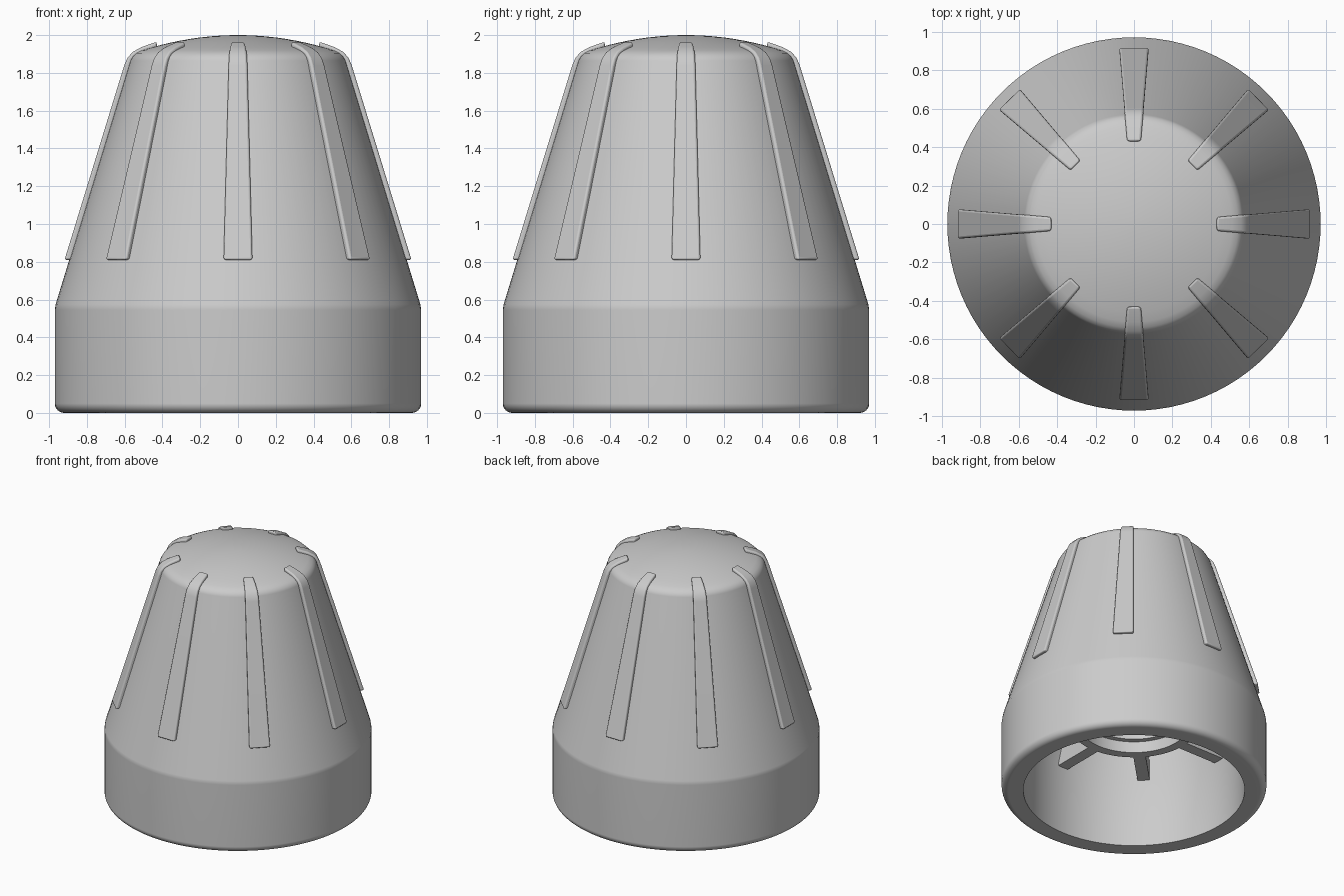
import bpy, bmesh, math
from mathutils import Matrix

cube = bpy.data.objects.get("Cube")
if cube:
    bpy.data.objects.remove(cube)

GREY = (0.6, 0.6, 0.6, 1)
mat = bpy.data.materials.new("plain grey")
mat.use_nodes = True
mat.diffuse_color = GREY
mat.node_tree.nodes["Principled BSDF"].inputs["Base Color"].default_value = GREY


def finish(bm, name, bevel=0):
    bmesh.ops.recalc_face_normals(bm, faces=bm.faces)
    mesh = bpy.data.meshes.new(name)
    bm.to_mesh(mesh)
    bm.free()
    mesh.materials.append(mat)
    obj = bpy.data.objects.new(name, mesh)
    bpy.context.collection.objects.link(obj)
    bpy.ops.object.select_all(action="DESELECT")
    obj.select_set(True)
    bpy.context.view_layer.objects.active = obj
    bpy.ops.object.shade_smooth_by_angle(angle=math.radians(35))
    if bevel:
        mod = obj.modifiers.new("Soft edges", "BEVEL")
        mod.width = bevel
        mod.segments = 3
        mod.angle_limit = math.radians(40)
    mod = obj.modifiers.new("Weighted normals", "WEIGHTED_NORMAL")
    mod.keep_sharp = True
    return obj


def lathe(name, profile, closed=False, steps=96):
    """Revolve a (radius, height) profile around z."""
    bm = bmesh.new()
    verts = [bm.verts.new((r, 0, z)) for r, z in profile]
    edges = [bm.edges.new(pair) for pair in zip(verts, verts[1:])]
    if closed:
        edges.append(bm.edges.new((verts[-1], verts[0])))
    bmesh.ops.spin(bm, geom=verts + edges, cent=(0, 0, 0), axis=(0, 0, 1),
                   angle=math.tau, steps=steps)
    bmesh.ops.remove_doubles(bm, verts=bm.verts, dist=1e-4)
    return finish(bm, name)


def fin(name, outline, half_width, angle, bevel=0):
    """Radial slab: an (r, z) outline given a width that may depend on r."""
    bm = bmesh.new()
    sides = [[bm.verts.new((r, s * half_width(r), z)) for r, z in outline]
             for s in (-1, 1)]
    n = len(outline)
    for side in sides:
        bm.faces.new(side)
    for i in range(n):
        j = (i + 1) % n
        bm.faces.new((sides[0][i], sides[0][j], sides[1][j], sides[1][i]))
    bmesh.ops.rotate(bm, verts=bm.verts, matrix=Matrix.Rotation(angle, 3, "Z"))
    return finish(bm, name, bevel)


def cone_r(z):
    return 0.97 - 0.306 * (z - 0.56)


def dome_z(r):
    return 2 - r * r / 3.2


# Hollow shell: domed top, tapered side, straight skirt, rounded rim, inner wall
dome = [(0.51 * i / 10, dome_z(0.51 * i / 10)) for i in range(11)]
shoulder = [(0.54, 1.904), (0.558, 1.887), (cone_r(1.865), 1.865)]
skirt = [(cone_r(0.575), 0.575), (0.97, 0.545)]
rim = [(0.92 + 0.05 * math.cos(a), 0.05 - 0.05 * math.sin(a))
       for a in (math.pi / 2 * i / 6 for i in range(7))]
inside = [(0.81, 0), (0.81, 0.56), (0.45, 1.76), (0, 1.8)]
lathe("shell", dome + shoulder + skirt + rim + inside)

# Stepped socket tube hanging from the ceiling
lathe("socket_tube", [(0.47, 0.55), (0.47, 1.78), (0.36, 1.78), (0.36, 0.64),
                      (0.4, 0.64), (0.4, 0.55)], closed=True)

# Raised grips outside and stiffening ribs inside
grip = [(cone_r(0.81) + 0.025, 0.81), (cone_r(1.84) + 0.024, 1.84),
        (0.585, 1.88), (0.557, 1.911), (0.51, 1.937), (0.43, 1.965),
        (0.43, 1.91), (0.5, 1.87), (0.53, 1.84), (cone_r(0.81) - 0.04, 0.81)]
rib = [(0.45, 0.55), (0.83, 0.55), (0.83, 0.6), (0.49, 1.7), (0.45, 1.7)]
for i in range(8):
    angle = i * math.tau / 8
    fin(f"grip_{i + 1}", grip, lambda r: 0.084 * r, angle, 0.012)
    fin(f"rib_{i + 1}", rib, lambda r: 0.045, angle)
